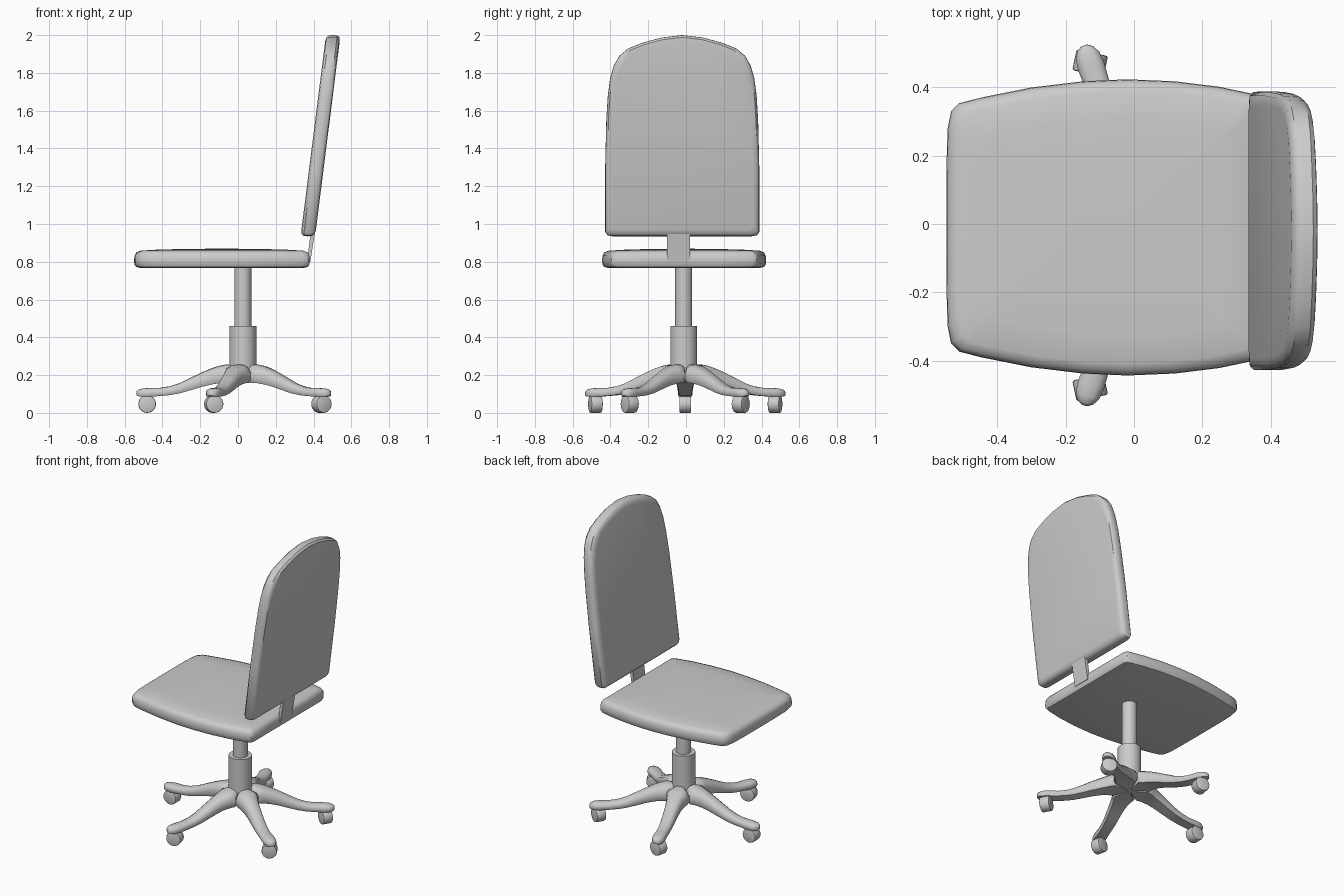
import bpy, bmesh, math
from mathutils import Matrix, Vector

if "Cube" in bpy.data.objects:
    bpy.data.objects.remove(bpy.data.objects["Cube"])


def finish(bm, name, angle=40):
    bmesh.ops.recalc_face_normals(bm, faces=bm.faces)
    me = bpy.data.meshes.new(name)
    bm.to_mesh(me)
    bm.free()
    ob = bpy.data.objects.new(name, me)
    bpy.context.collection.objects.link(ob)
    bpy.ops.object.select_all(action='DESELECT')
    ob.select_set(True)
    bpy.context.view_layer.objects.active = ob
    bpy.ops.object.shade_smooth_by_angle(angle=math.radians(angle))
    return ob


def loft(bm, rings):
    rows = [[bm.verts.new(p) for p in ring] for ring in rings]
    n = len(rows[0])
    for a, b in zip(rows, rows[1:]):
        for i in range(n):
            j = (i + 1) % n
            bm.faces.new((a[i], a[j], b[j], b[i]))
    bm.faces.new(rows[0])
    bm.faces.new(rows[-1])


def cushion(name, half, layers, place):
    """Pad from a half outline (a, b), mirrored in b, stacked in inset layers."""
    outline = half + [(a, -b) for a, b in reversed(half) if b > 0]
    lo, hi = min(a for a, b in half), max(a for a, b in half)
    mid, ra, rb = (lo + hi) / 2, (hi - lo) / 2, max(b for a, b in half)
    bm = bmesh.new()
    loft(bm, [[place(mid + (a - mid) * (1 - d / ra), b * (1 - d / rb), h)
               for a, b in outline] for d, h in layers])
    return finish(bm, name)


def cylinder(name, radius, depth, matrix, bevel=0.0, segments=32):
    bm = bmesh.new()
    bmesh.ops.create_cone(bm, cap_ends=True, segments=segments, radius1=radius,
                          radius2=radius, depth=depth)
    if bevel:
        rim = [e for e in bm.edges if abs(e.verts[0].co.z - e.verts[1].co.z) < 1e-5]
        bmesh.ops.bevel(bm, geom=rim, offset=bevel, segments=2, profile=0.5,
                        affect='EDGES')
    bm.transform(matrix)
    return finish(bm, name)


# Seat pad with bowed sides and a slight dome
cushion("seat",
        [(-.55, 0), (-.549, .2), (-.546, .29), (-.536, .34), (-.512, .364),
         (-.45, .380), (-.3, .410), (-.15, .428), (-.02, .434), (.12, .428),
         (.25, .412), (.345, .392), (.37, .384), (.38, .365), (.38, .2), (.38, 0)],
        [(.03, .768), (.01, .773), (.001, .788), (0, .81), (.002, .832), (.012, .85),
         (.035, .859), (.12, .864), (.26, .868), (.38, .869)],
        lambda a, b, h: (a, b - .01, h))

# Backrest leaning backwards
cushion("backrest",
        [(.935, 0), (.935, .37), (.94, .395), (.957, .408), (1.3, .408), (1.55, .402),
         (1.68, .394), (1.77, .382), (1.84, .362), (1.89, .333), (1.93, .285),
         (1.96, .21), (1.987, .11), (2.0, 0)],
        [(.035, 0), (.012, .004), (.001, .016), (0, .038), (.001, .06),
         (.012, .073), (.035, .077)],
        lambda a, b, h: (.332 + h + (a - .94) * .126, b - .02, a))

# Bracket plate joining seat and backrest
bm = bmesh.new()
side = [(.365, .80), (.383, .80), (.408, .96), (.385, .96)]
loft(bm, [[(x, y, z) for x, z in side] for y in (-.10, .02)])
finish(bm, "back_bracket")

# Gas column
CX, CY = .026, -.012
cylinder("column_sleeve", .071, .29, Matrix.Translation((CX, CY, .315)))
cylinder("column_piston", .045, .34, Matrix.Translation((CX, CY, .61)))

# Five star legs: (radius, half width, bottom, top) stations
STATIONS = [(.0, .001, .16, .258), (.06, .0436, .16, .258), (.10, .0727, .159, .255),
            (.13, .063, .157, .249), (.17, .053, .150, .236), (.22, .047, .138, .215),
            (.28, .043, .120, .186), (.34, .040, .103, .157), (.39, .038, .094, .141),
            (.44, .037, .089, .133), (.50, .040, .086, .132), (.535, .036, .086, .129),
            (.556, .024, .088, .123), (.566, .008, .092, .114)]
SECTION = [(-.85, 0), (-1, .2), (-1, .5), (-.86, .8), (-.5, .96), (0, 1),
           (.5, .96), (.86, .8), (1, .5), (1, .2), (.85, 0)]
BASE = Vector((CX + .003, -.004, 0))
WHEEL_TURN = [0, 12, 30, -30, -12]

for k in range(5):
    ang = math.pi + k * math.tau / 5
    spin = Matrix.Translation(BASE) @ Matrix.Diagonal((1, .98, 1, 1)) \
        @ Matrix.Rotation(ang, 4, 'Z')
    bm = bmesh.new()
    loft(bm, [[(r, u * w, b + v * (t - b)) for u, v in SECTION]
              for r, w, b, t in STATIONS])
    bm.transform(spin)
    finish(bm, f"base_leg_{k + 1}", 50)

    # Caster stem and wheel
    spot = spin @ Vector((.51, 0, 0))
    cylinder(f"caster_stem_{k + 1}", .018, .05,
             Matrix.Translation((spot.x, spot.y, .08)), segments=12)
    wheel = Matrix.Translation((spot.x, spot.y, .047)) \
        @ Matrix.Rotation(math.radians(WHEEL_TURN[k]), 4, 'Z') \
        @ Matrix.Rotation(math.pi / 2, 4, 'X')
    cylinder(f"caster_wheel_{k + 1}", .047, .062, wheel, bevel=.006, segments=24)
